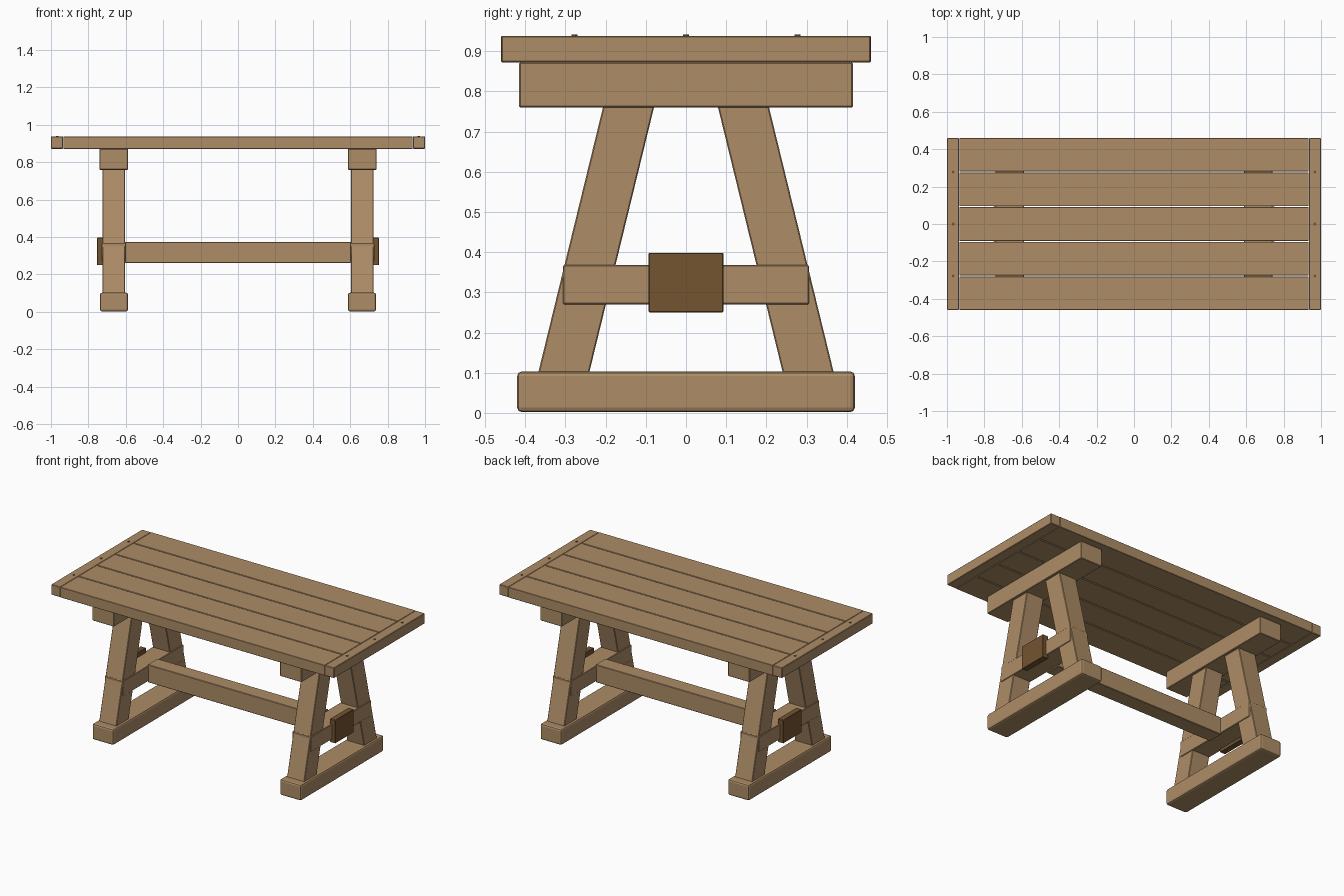
import bpy
import bmesh
import math

default = bpy.data.objects.get("Cube")
if default:
    bpy.data.objects.remove(default, do_unlink=True)


def make_material(name, rgb):
    mat = bpy.data.materials.new(name)
    mat.use_nodes = True
    mat.diffuse_color = (*rgb, 1)
    mat.node_tree.nodes["Principled BSDF"].inputs["Base Color"].default_value = (*rgb, 1)
    return mat


wood = make_material("oak wood", (0.42, 0.265, 0.135))
dark_wood = make_material("dark wood", (0.175, 0.09, 0.029))


def finish(name, bm, mat, bevel, segments=1):
    """Turn a bmesh into an object with softened edges."""
    bmesh.ops.recalc_face_normals(bm, faces=bm.faces)
    mesh = bpy.data.meshes.new(name)
    bm.to_mesh(mesh)
    bm.free()
    mesh.materials.append(mat)
    obj = bpy.data.objects.new(name, mesh)
    bpy.context.collection.objects.link(obj)
    if bevel:
        mod = obj.modifiers.new("soft_edges", 'BEVEL')
        mod.width = bevel
        mod.segments = segments
    return obj


def beam(name, xs, ys, zs, mat=wood, bevel=0.003, segments=1):
    """Box between the given limits on each axis."""
    bm = bmesh.new()
    bmesh.ops.create_cube(bm, size=1)
    for v in bm.verts:
        v.co = [lim[0] if c < 0 else lim[1] for c, lim in zip(v.co, (xs, ys, zs))]
    return finish(name, bm, mat, bevel, segments)


def span(side, a, b):
    return sorted((side * a, side * b))


def leg(name, side, depth):
    """Slanted leg: a parallelogram in y and z, extruded along x."""
    x0, x1 = span(side, 0.603, 0.725)
    profile = [(0.242, 0.095), (0.369, 0.095), (0.203, 0.775), (0.076, 0.775)]
    bm = bmesh.new()
    face = bm.faces.new([bm.verts.new((x0, depth * y, z)) for y, z in profile])
    new = bmesh.ops.extrude_face_region(bm, geom=[face])["geom"]
    moved = [g for g in new if isinstance(g, bmesh.types.BMVert)]
    bmesh.ops.translate(bm, verts=moved, vec=(x1 - x0, 0, 0))
    return finish(name, bm, wood, 0.003)


# Table top planks with narrow gaps
pitch, half_plank = 0.185, 0.0899
for i in range(5):
    y = (i - 2) * pitch
    beam(f"top_plank_{i + 1}", (-0.934, 0.934), (y - half_plank, y + half_plank),
         (0.872, 0.938), bevel=0.002)

# Trestles at both ends
for side, label in ((1, "left"), (-1, "right")):
    beam(f"{label}_end_board", span(side, 0.935, 1.0), (-0.459, 0.459), (0.872, 0.938))
    beam(f"{label}_top_support", span(side, 0.587, 0.74), (-0.415, 0.415), (0.76, 0.872))
    beam(f"{label}_foot", span(side, 0.588, 0.738), (-0.42, 0.42), (0.002, 0.103),
         bevel=0.011, segments=2)
    beam(f"{label}_cross_bar", span(side, 0.599, 0.729), (-0.306, 0.306), (0.27, 0.368))
    beam(f"{label}_tenon_plate", span(side, 0.715, 0.753), (-0.093, 0.093),
         (0.25, 0.398), mat=dark_wood, bevel=0.002)
    for depth, where in ((-1, "front"), (1, "back")):
        leg(f"{label}_{where}_leg", side, depth)

    # Pegs in the end board
    for i in (-1, 0, 1):
        bm = bmesh.new()
        bmesh.ops.create_cone(bm, cap_ends=True, segments=8, radius1=0.008,
                              radius2=0.008, depth=0.03)
        peg = finish(f"{label}_peg_{i + 2}", bm, dark_wood, 0)
        peg.location = (side * 0.967, i * 0.2775, 0.926)
        peg.rotation_euler.z = math.pi / 8

# Long stretcher joining the trestles
beam("stretcher", (-0.605, 0.605), (-0.05, 0.05), (0.262, 0.375))
